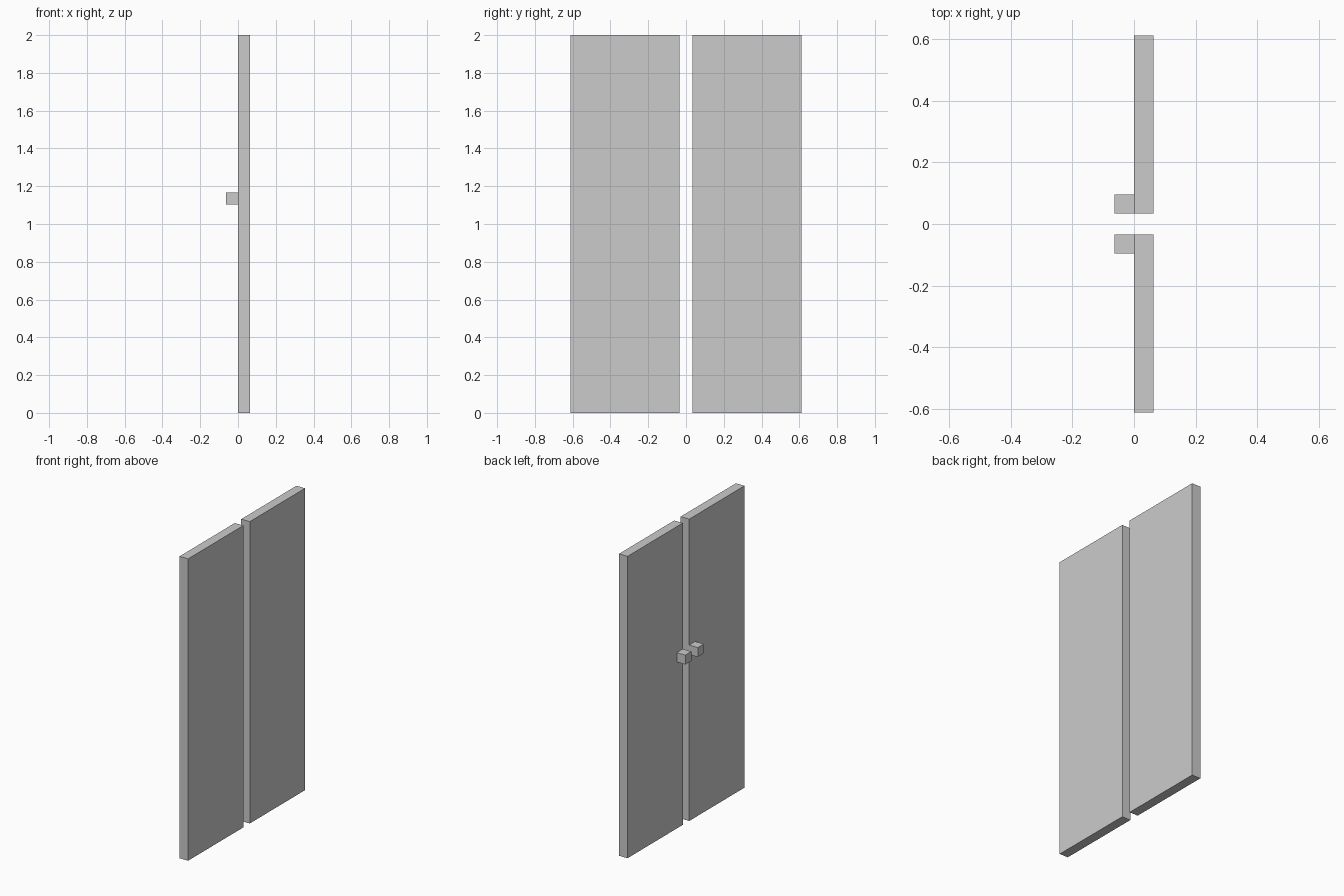
import bpy

if "Cube" in bpy.data.objects:
    bpy.data.objects.remove(bpy.data.objects["Cube"])

T = 0.0625               # panel thickness and handle size
INNER, OUTER = 0.034, 0.612
HANDLE_Z = 1.103


def box(name, lo, hi):
    """Axis-aligned box spanning two opposite corners."""
    centre = [(a + b) / 2 for a, b in zip(lo, hi)]
    size = [abs(b - a) for a, b in zip(lo, hi)]
    bpy.ops.mesh.primitive_cube_add(size=1, location=centre)
    ob = bpy.context.object
    ob.name = name
    ob.scale = size
    bpy.ops.object.transform_apply(location=False, rotation=False, scale=True)
    return ob


# Pair of door leaves with a cube handle at each meeting edge
for side, s in (("left", 1), ("right", -1)):
    box(f"{side}_door_panel", (0, s * INNER, 0), (T, s * OUTER, 2))
    box(f"{side}_door_handle", (-T, s * INNER, HANDLE_Z),
        (0, s * (INNER + T), HANDLE_Z + T))
